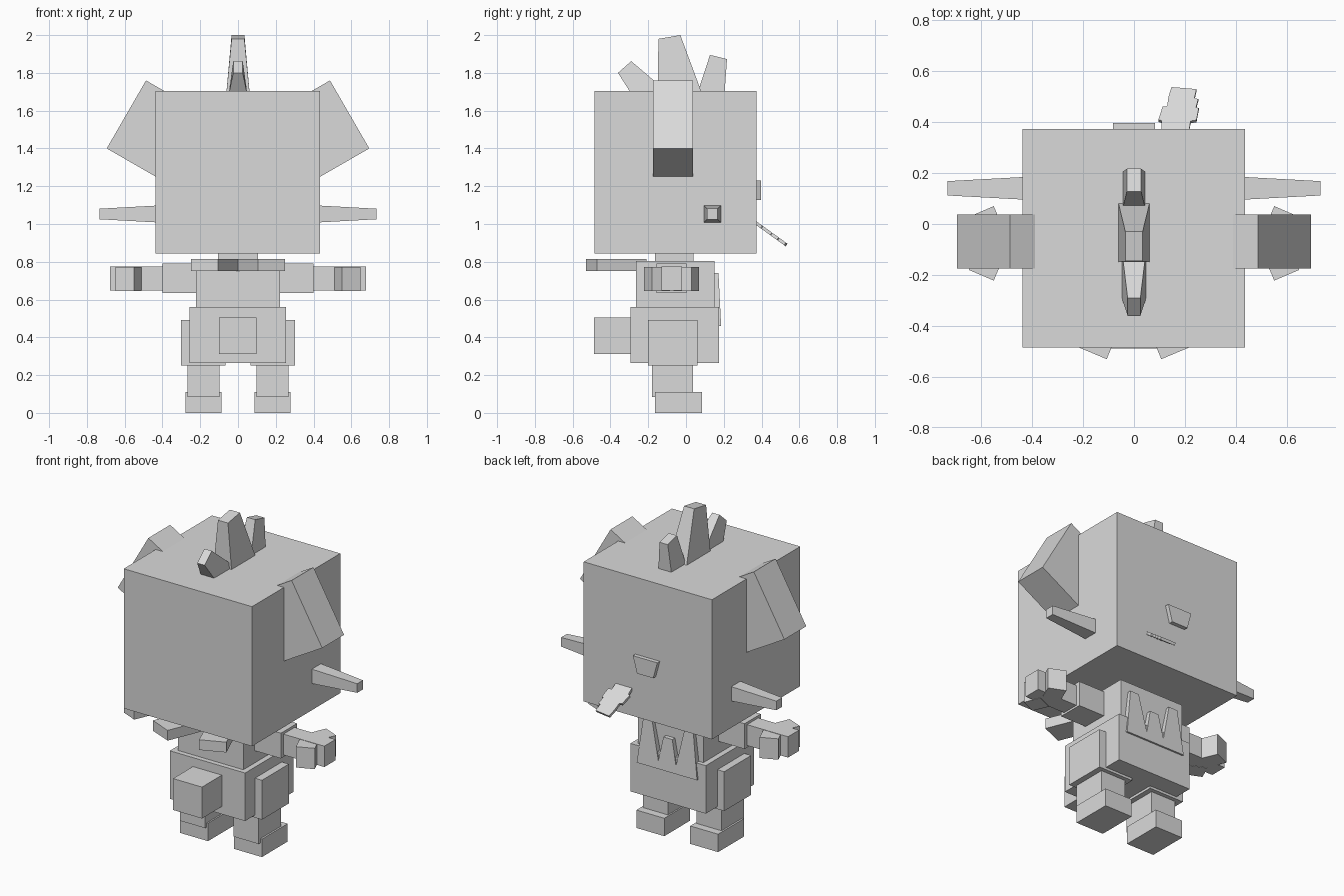
import bpy
import bmesh

cube = bpy.data.objects.get("Cube")
if cube:
    bpy.data.objects.remove(cube, do_unlink=True)

grey = bpy.data.materials.new("plain_grey")
grey.use_nodes = True
COLOUR = (0.7, 0.7, 0.7, 1)
grey.diffuse_color = COLOUR
grey.node_tree.nodes["Principled BSDF"].inputs["Base Color"].default_value = COLOUR


def loft(name, ring_a, ring_b, mirror=False):
    """Flat-faced solid between two matching rings of points."""
    sides = [(name, 1)]
    if mirror:
        sides = [("left_" + name, 1), ("right_" + name, -1)]
    for label, s in sides:
        bm = bmesh.new()
        a = [bm.verts.new((s * x, y, z)) for x, y, z in ring_a]
        b = [bm.verts.new((s * x, y, z)) for x, y, z in ring_b]
        bm.faces.new(a)
        bm.faces.new(b)
        for i in range(len(a)):
            j = (i + 1) % len(a)
            bm.faces.new((a[i], a[j], b[j], b[i]))
        bmesh.ops.recalc_face_normals(bm, faces=bm.faces)
        mesh = bpy.data.meshes.new(label)
        bm.to_mesh(mesh)
        bm.free()
        mesh.materials.append(grey)
        bpy.context.collection.objects.link(bpy.data.objects.new(label, mesh))


def slab(name, outline, z0, z1, mirror=False):
    """Extrude a plan outline between two heights."""
    loft(name, [(x, y, z0) for x, y in outline], [(x, y, z1) for x, y in outline], mirror)


def box(name, x, y, z, mirror=False):
    slab(name, [(x[0], y[0]), (x[1], y[0]), (x[1], y[1]), (x[0], y[1])], z[0], z[1], mirror)


def horn(name, profile, base_half, tip_half):
    """Side profile of base front, tip front, tip back, base back, narrowing to the tip."""
    halves = (base_half, tip_half, tip_half, base_half)
    loft(name, [(-h, y, z) for h, (y, z) in zip(halves, profile)],
         [(h, y, z) for h, (y, z) in zip(halves, profile)])


# Head and neck
box("head", (-0.437, 0.435), (-0.485, 0.372), (0.845, 1.703))
box("neck", (-0.107, 0.107), (-0.165, 0.04), (0.78, 0.86))

# Ears: tilted blocks set into the upper sides of the head
ear = [(0.487, 1.76), (0.695, 1.4), (0.41, 1.236), (0.203, 1.596)]
loft("ear", [(x, -0.175, z) for x, z in ear], [(x, 0.037, z) for x, z in ear], True)

# Cheek spikes
def square(x, cy, cz, r):
    return [(x, cy - r, cz - r), (x, cy + r, cz - r), (x, cy + r, cz + r), (x, cy - r, cz + r)]

loft("cheek_spike", square(0.42, 0.14, 1.053, 0.045), square(0.732, 0.14, 1.053, 0.028), True)

# Crest of three horns
horn("middle_horn", [(-0.15, 1.69), (-0.146, 1.98), (-0.03, 2.0), (0.085, 1.69)], 0.062, 0.034)
horn("front_horn", [(-0.29, 1.69), (-0.36, 1.8), (-0.29, 1.862), (-0.1, 1.70)], 0.048, 0.025)
horn("back_horn", [(0.06, 1.69), (0.127, 1.895), (0.217, 1.873), (0.204, 1.69)], 0.045, 0.028)

# Nose
nose = [(-0.083, 1.23), (0.083, 1.23), (0.055, 1.128), (-0.055, 1.128)]
loft("nose", [(x, 0.36, z) for x, z in nose], [(x, 0.397, z) for x, z in nose])

# Tongue: sloping thin slab with a stepped edge
tongue = [(0.108, 0.36), (0.108, 0.405), (0.096, 0.41), (0.112, 0.46), (0.13, 0.462),
          (0.135, 0.498), (0.147, 0.537), (0.245, 0.529), (0.237, 0.494), (0.252, 0.49),
          (0.243, 0.457), (0.254, 0.455), (0.245, 0.408), (0.222, 0.404), (0.215, 0.36)]
slope = [(x, y, 1.016 - (y - 0.37) * 0.72) for x, y in tongue]
loft("tongue", slope, [(x, y - 0.009, z - 0.014) for x, y, z in slope])

# Torso, hips and tail
box("torso", (-0.223, 0.222), (-0.265, 0.15), (0.55, 0.803))
box("hips", (-0.257, 0.255), (-0.295, 0.175), (0.265, 0.56))
box("tail", (-0.1, 0.097), (-0.488, -0.28), (0.312, 0.505))

# Two collar flaps turned outward
slab("collar_flap", [(0.25, -0.47), (0.107, -0.53), (0, -0.27), (0.143, -0.21)], 0.752, 0.815, True)

# Jagged plate leaning on the back
crown = [(-0.205, 0.46), (-0.17, 0.74), (-0.11, 0.74), (-0.06, 0.51), (-0.03, 0.66),
         (0.03, 0.66), (0.06, 0.51), (0.11, 0.74), (0.17, 0.74), (0.205, 0.46)]
loft("back_plate", [(x, 0.14, z) for x, z in crown],
     [(x, 0.186 - (z - 0.46) * 0.05, z) for x, z in crown])

# Legs and feet
box("thigh", (0.065, 0.303), (-0.2, 0.062), (0.25, 0.492), True)
box("shin", (0.097, 0.267), (-0.18, 0.037), (0.083, 0.27), True)
box("foot", (0.088, 0.278), (-0.165, 0.085), (0, 0.11), True)

# Arms, hands and splayed fingers
box("upper_arm", (0.2, 0.4), (-0.155, 0.003), (0.635, 0.79), True)
box("hand", (0.38, 0.678), (-0.13, -0.022), (0.647, 0.775), True)
finger = [(0.55, -0.222), (0.648, -0.18), (0.608, -0.086), (0.51, -0.128)]
slab("front_finger", finger, 0.645, 0.773, True)
slab("back_finger", [(x, -0.152 - y) for x, y in finger], 0.645, 0.773, True)
